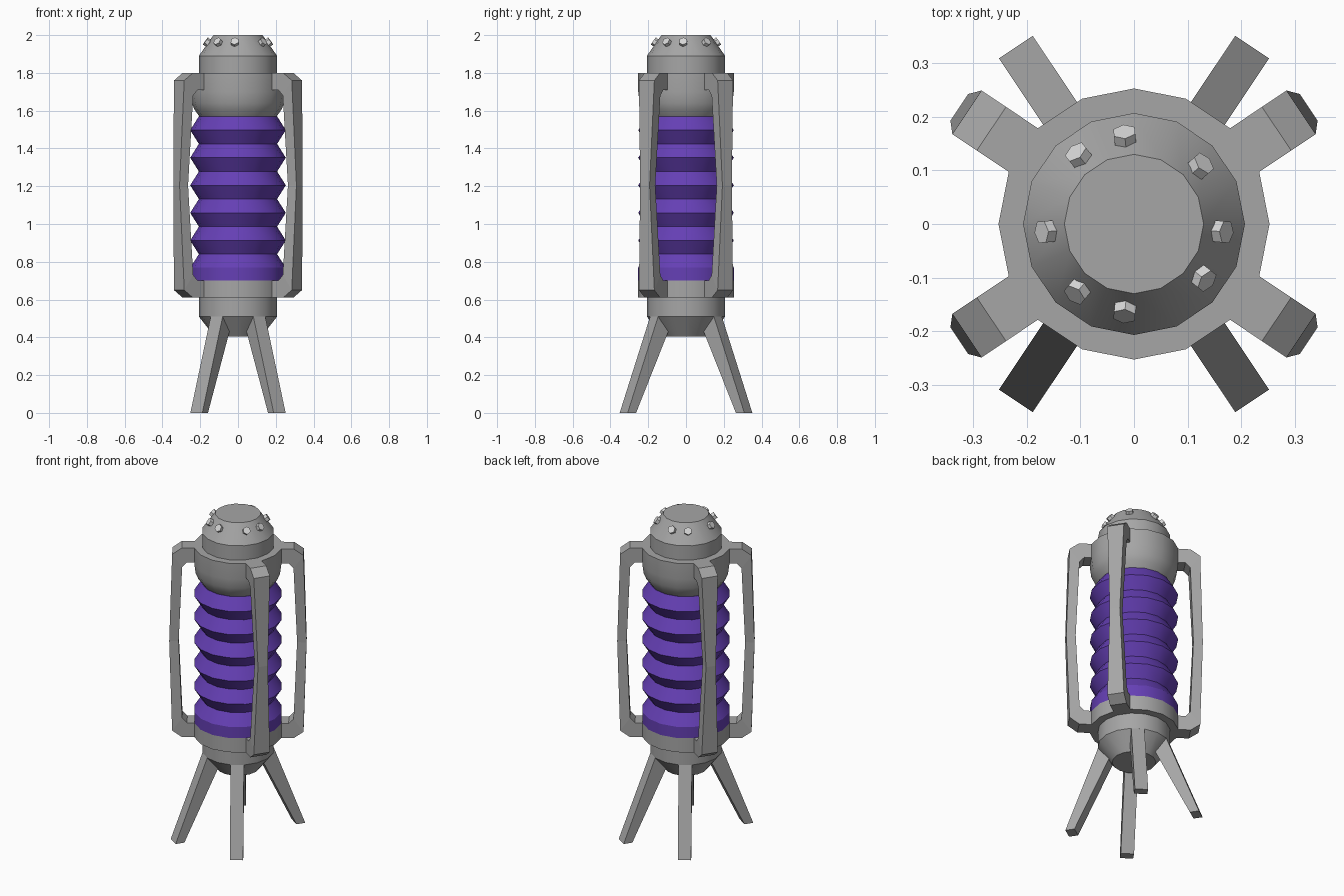
import bpy, bmesh, math
from mathutils import Matrix, Vector

cube = bpy.data.objects.get("Cube")
if cube:
    bpy.data.objects.remove(cube, do_unlink=True)


def material(name, rgb):
    mat = bpy.data.materials.new(name)
    mat.use_nodes = True
    mat.diffuse_color = (*rgb, 1)
    mat.node_tree.nodes["Principled BSDF"].inputs["Base Color"].default_value = (*rgb, 1)
    return mat


STEEL = material("steel grey", (0.38, 0.38, 0.38))
PURPLE = material("bellows purple", (0.13, 0.05, 0.46))
STUD = material("pale stud grey", (0.68, 0.68, 0.68))


def finish(name, bm, mat, smooth=False):
    bmesh.ops.recalc_face_normals(bm, faces=bm.faces)
    mesh = bpy.data.meshes.new(name)
    bm.to_mesh(mesh)
    bm.free()
    mesh.materials.append(mat)
    if smooth:
        mesh.shade_smooth()
        mesh.set_sharp_from_angle(angle=math.radians(30))
    obj = bpy.data.objects.new(name, mesh)
    bpy.context.collection.objects.link(obj)
    return obj


def lathe(name, profile, mat, sides=16):
    """Turn a (radius, height) profile around z, closed at both ends."""
    bm = bmesh.new()
    points = [(0, profile[0][1]), *profile, (0, profile[-1][1])]
    verts = [bm.verts.new((r, 0, z)) for r, z in points]
    edges = [bm.edges.new(pair) for pair in zip(verts, verts[1:])]
    bmesh.ops.spin(bm, geom=verts + edges, axis=(0, 0, 1), cent=(0, 0, 0),
                   steps=sides, angle=math.tau)
    bmesh.ops.remove_doubles(bm, verts=bm.verts, dist=0.0005)
    return finish(name, bm, mat, smooth=True)


def strut(name, stations, angle, mat):
    """Bar of box sections; each station is outer point, inner point, half width."""
    bm = bmesh.new()
    rings = []
    for (ro, zo), (ri, zi), half in stations:
        corners = ((ro, -half, zo), (ro, half, zo), (ri, half, zi), (ri, -half, zi))
        rings.append([bm.verts.new(c) for c in corners])
    for a, b in zip(rings, rings[1:]):
        for i in range(4):
            j = (i + 1) % 4
            bm.faces.new((a[i], a[j], b[j], b[i]))
    bm.faces.new(rings[0])
    bm.faces.new(rings[-1])
    bmesh.ops.rotate(bm, verts=bm.verts, matrix=Matrix.Rotation(angle, 3, 'Z'))
    return finish(name, bm, mat)


# Body, from the top down
R, NECK, TIP = 0.253, 0.207, 0.13
lathe("head_cap", [(TIP, 2.0), (NECK, 1.89), (NECK, 1.79)], STEEL)
lathe("upper_collar", [(R, 1.80), (R, 1.70), (0.245, 1.64), (0.23, 1.605),
                       (0.205, 1.57)], STEEL)

# Pleated bellows ending in a straight cup
top, cup, folds = 1.57, 0.84, 10
pleats = [(R if i % 2 else NECK, top + (cup - top) * i / folds) for i in range(folds + 1)]
lathe("bellows", pleats + [(R, 0.77), (R, 0.70)], PURPLE)

lathe("lower_collar", [(R, 0.70), (R, 0.61)], STEEL)
lathe("base_cone", [(NECK, 0.62), (NECK, 0.51), (0.125, 0.405)], STEEL)

# Four bowed handles, mirrored about their middle height
MID = 1.205
upper = [((0.247, 1.80), (0.247, 1.71), 0.049),
         ((0.32, 1.80), (0.29, 1.71), 0.049),
         ((0.375, 1.76), (0.318, 1.68), 0.049)]
lower = [((ro, 2 * MID - zo), (ri, 2 * MID - zi), w)
         for (ro, zo), (ri, zi), w in reversed(upper)]
handle = upper + [((0.392, MID), (0.338, MID), 0.03)] + lower

# Four splayed legs
leg = [((0.203, 0.51), (0.10, 0.51), 0.038), ((0.397, 0), (0.343, 0), 0.038)]

HANDLE_ANGLE, LEG_ANGLE = math.radians(33.75), math.radians(56.25)
for side, flip in (("left", False), ("right", True)):
    for end, sign in (("back", 1), ("front", -1)):
        for part, shape, base in (("handle", handle, HANDLE_ANGLE), ("leg", leg, LEG_ANGLE)):
            angle = sign * (math.pi - base if flip else base)
            strut(f"{end}_{side}_{part}", shape, angle, STEEL)

# Hexagonal studs around the sloping cap
slope = Vector((0.11, 0, NECK - TIP))
for n, degrees in enumerate((41, 96, 129, 185, 230, 264, 322, 355)):
    bm = bmesh.new()
    bmesh.ops.create_cone(bm, cap_ends=True, segments=6, radius1=0.023,
                          radius2=0.023, depth=0.03)
    tilt = slope.to_track_quat('Z', 'Y').to_matrix().to_4x4()
    place = Matrix.Rotation(math.radians(degrees), 4, 'Z') @ Matrix.Translation((0.161, 0, 1.96))
    bmesh.ops.transform(bm, verts=bm.verts, matrix=place @ tilt)
    finish(f"cap_stud_{n + 1}", bm, STUD)
